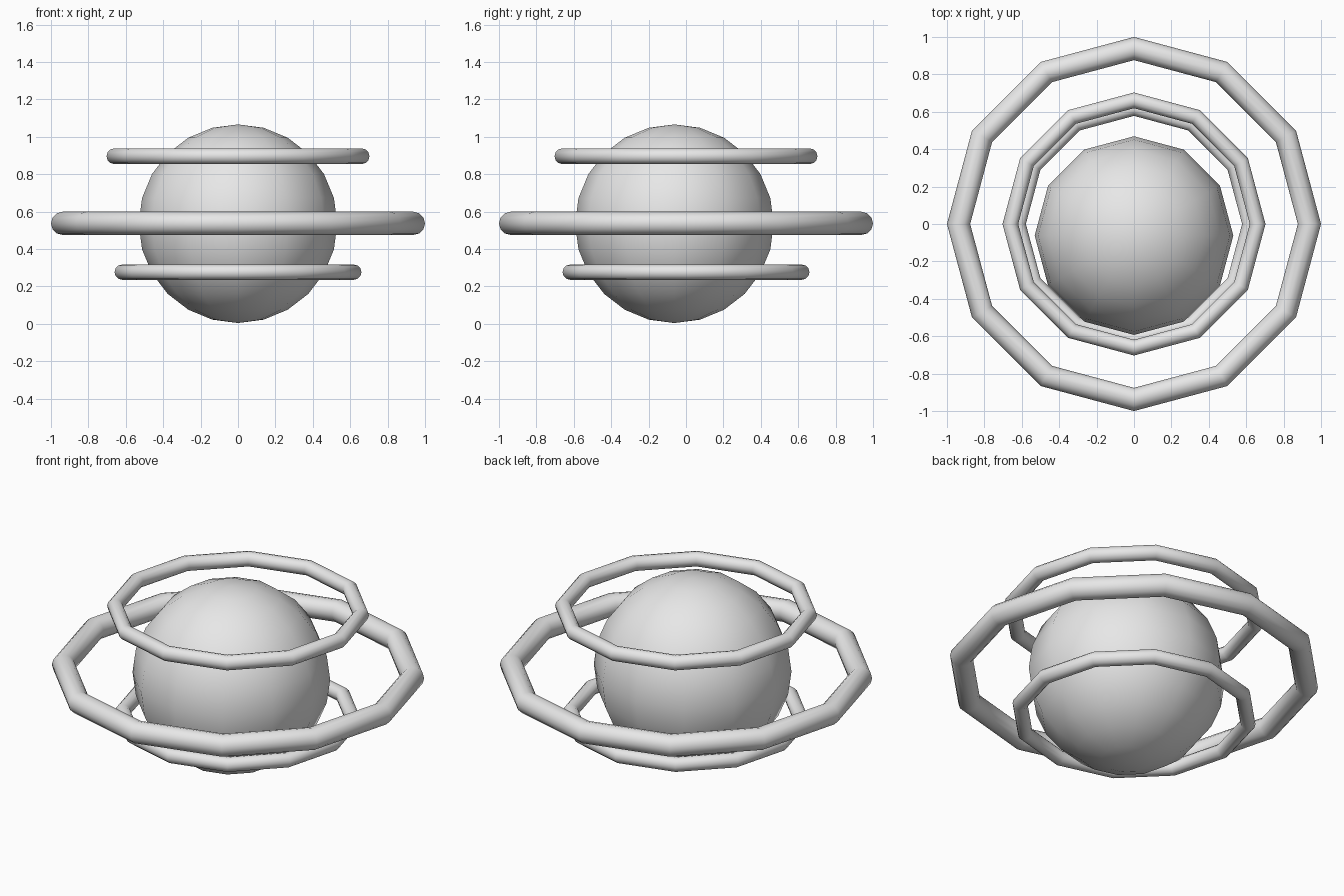
import bpy

cube = bpy.data.objects.get("Cube")
if cube:
    bpy.data.objects.remove(cube, do_unlink=True)

# Single light grey material
grey = bpy.data.materials.new("light_grey")
grey.use_nodes = True
colour = (0.8, 0.8, 0.8, 1)
grey.diffuse_color = colour
grey.node_tree.nodes["Principled BSDF"].inputs["Base Color"].default_value = colour


def finish(name):
    obj = bpy.context.object
    obj.name = name
    obj.data.materials.append(grey)
    bpy.ops.object.shade_smooth()


# Central globe, set slightly towards the front
bpy.ops.mesh.primitive_uv_sphere_add(
    segments=12, ring_count=12, radius=0.531, location=(0, -0.062, 0.535))
finish("globe")

# Three level rings: name, height, ring radius, tube radius
for name, z, major, minor in (
    ("upper_ring", 0.896, 0.661, 0.042),
    ("middle_ring", 0.537, 0.938, 0.062),
    ("lower_ring", 0.276, 0.619, 0.041),
):
    bpy.ops.mesh.primitive_torus_add(
        major_segments=12, minor_segments=12,
        major_radius=major, minor_radius=minor, location=(0, 0, z))
    finish(name)
